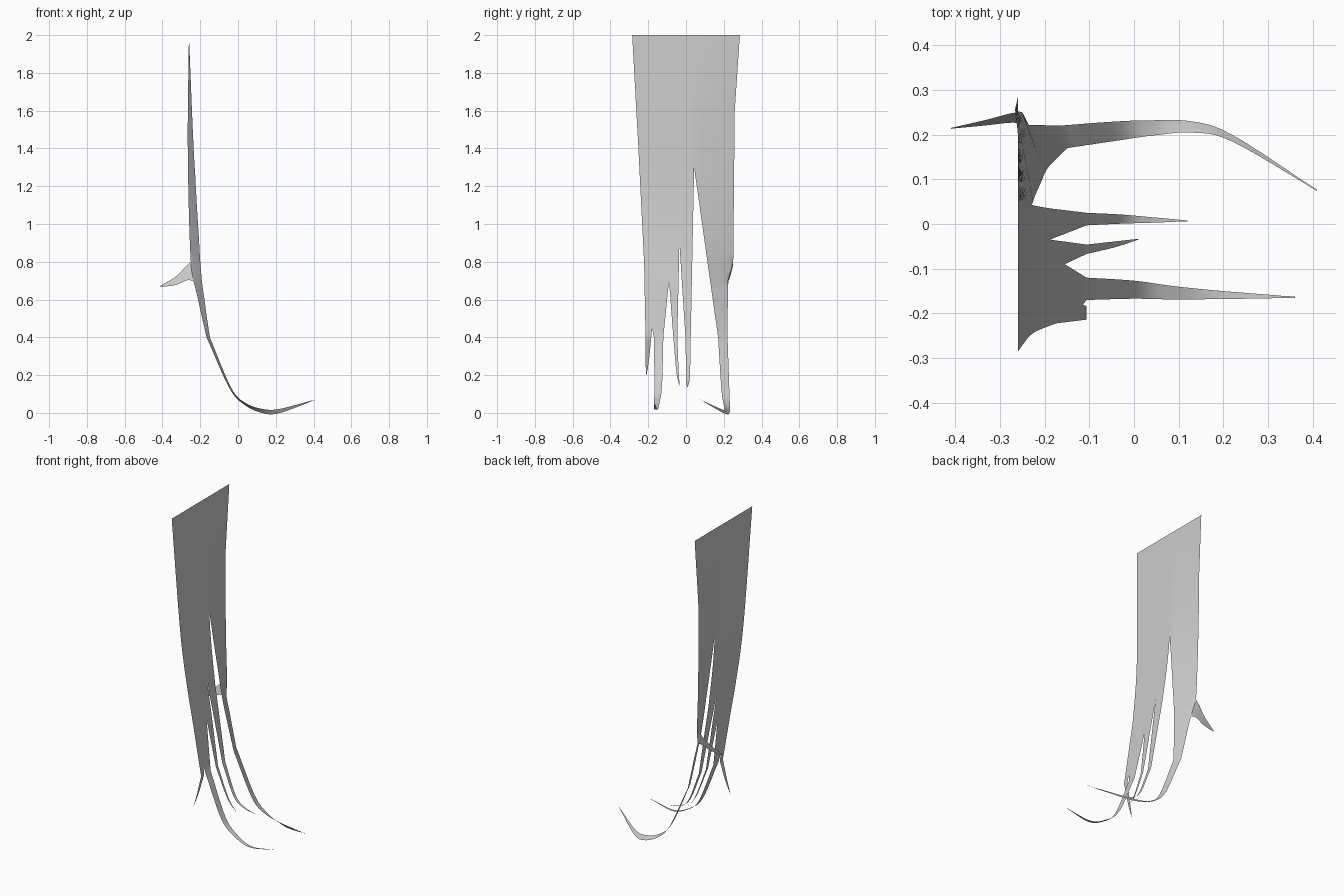
import bpy, bmesh, math
from mathutils import Vector

if "Cube" in bpy.data.objects:
    bpy.data.objects.remove(bpy.data.objects["Cube"])

COLS = 5
ROOT_Z = .4


def interp(table, z):
    """Piecewise linear lookup in a table of (z, value), z falling."""
    if z >= table[0][0]:
        return table[0][1]
    for (z0, v0), (z1, v1) in zip(table, table[1:]):
        if z >= z1:
            return v0 + (v1 - v0) * (z0 - z) / (z0 - z1)
    return table[-1][1]


def smooth(pts, n=6):
    """Catmull-Rom through points, n steps per span."""
    pts = [Vector(p) for p in pts]
    p = [2 * pts[0] - pts[1]] + pts + [2 * pts[-1] - pts[-2]]
    out = []
    for a, b, c, d in zip(p, p[1:], p[2:], p[3:]):
        for k in range(n):
            t = k / n
            out.append(0.5 * (2 * b + (c - a) * t + (2 * a - 5 * b + 4 * c - d) * t * t
                              + (3 * b - a - 3 * c + d) * t ** 3))
    return out + [pts[-1]]


# Sheet depth profiles: main sheet and far side edge
MAIN = smooth([(2, -.26), (1.28, -.228), (.9, -.187), (.7, -.155), (ROOT_Z, -.106)])
SIDE = smooth([(2, -.26), (1.4, -.266), (.8, -.25), (.6, -.215), (ROOT_Z, -.17)])


def sheet(y, z):
    f = min(max((y - .05) / .18, 0), 1)
    return Vector((interp(MAIN, z) * (1 - f) + interp(SIDE, z) * f, y, z))


def tail(left, right, path, lift=0):
    """Curling ribbon from a root edge along a path, tapering to a point."""
    half = (right - left) / 2
    mid = smooth([(left + right) / 2] + path)
    a, b = [], []
    for i, m in enumerate(mid):
        u = i / (len(mid) - 1)
        w = max(1 - u, .03) ** .75
        h = Vector((half.x * w ** 4, half.y * w, half.z * w - lift * math.sin(math.pi * u * u)))
        a.append(m - h)
        b.append(m + h)
    return a, b


def loft(bm, left, right):
    rows = [[bm.verts.new(a.lerp(b, k / COLS)) for k in range(COLS + 1)]
            for a, b in zip(left, right)]
    for r, s in zip(rows, rows[1:]):
        for k in range(COLS):
            bm.faces.new((r[k], s[k], s[k + 1], r[k + 1]))


# Outer edges and the tops of the four tears, as (z, y)
EDGE_A = [(2, -.285), (1.4, -.252), (.8, -.222), (ROOT_Z, -.214)]
EDGE_B = [(2, .285), (1.6, .258), (.8, .25), (.7, .222), (ROOT_Z, .22)]
TEARS = [(.45, -.18), (.7, -.09), (.9, -.035), (1.3, .043)]

# Strand widths at the root height, and the path of each curling end
ROOTS = [(-.214, -.184), (-.17, -.12), (-.067, -.046), (-.003, .025), (.17, .22)]
TAILS = [
    [(-.135, -.205, .28), (-.16, -.21, .2)],
    [(0, -.147, .145), (.09, -.154, .06), (.2, -.159, .018), (.36, -.164, .045)],
    [(-.04, -.045, .22), (.01, -.034, .14)],
    [(-.03, .011, .21), (.04, .009, .155), (.12, .007, .138)],
    [(-.04, .208, .13), (.04, .215, .046), (.13, .217, .01), (.22, .192, .01), (.41, .075, .07)],
]

bm = bmesh.new()
zs = [2 - .05 * i for i in range(33)]
for i, ((yl, yr), path) in enumerate(zip(ROOTS, TAILS)):
    left = EDGE_A if i == 0 else [TEARS[i - 1], (ROOT_Z, yl)]
    right = EDGE_B if i == 4 else [TEARS[i], (ROOT_Z, yr)]
    L = [sheet(interp(left, z), z) for z in zs]
    R = [sheet(interp(right, z), z) for z in zs]
    tl, tr = tail(L[-1], R[-1], path, .012 if i == 4 else 0)
    loft(bm, L + tl[1:], R + tr[1:])

# Small flap curling backwards from the side edge
loft(bm, *tail(sheet(.222, .7), sheet(.25, .8), [(-.275, .237, .738), (-.33, .227, .699), (-.41, .214, .67)]))

bmesh.ops.remove_doubles(bm, verts=bm.verts, dist=.0004)
me = bpy.data.meshes.new("torn_cloth_strip")
bm.to_mesh(me)
bm.free()
me.shade_smooth()
ob = bpy.data.objects.new("torn_cloth_strip", me)
bpy.context.collection.objects.link(ob)
